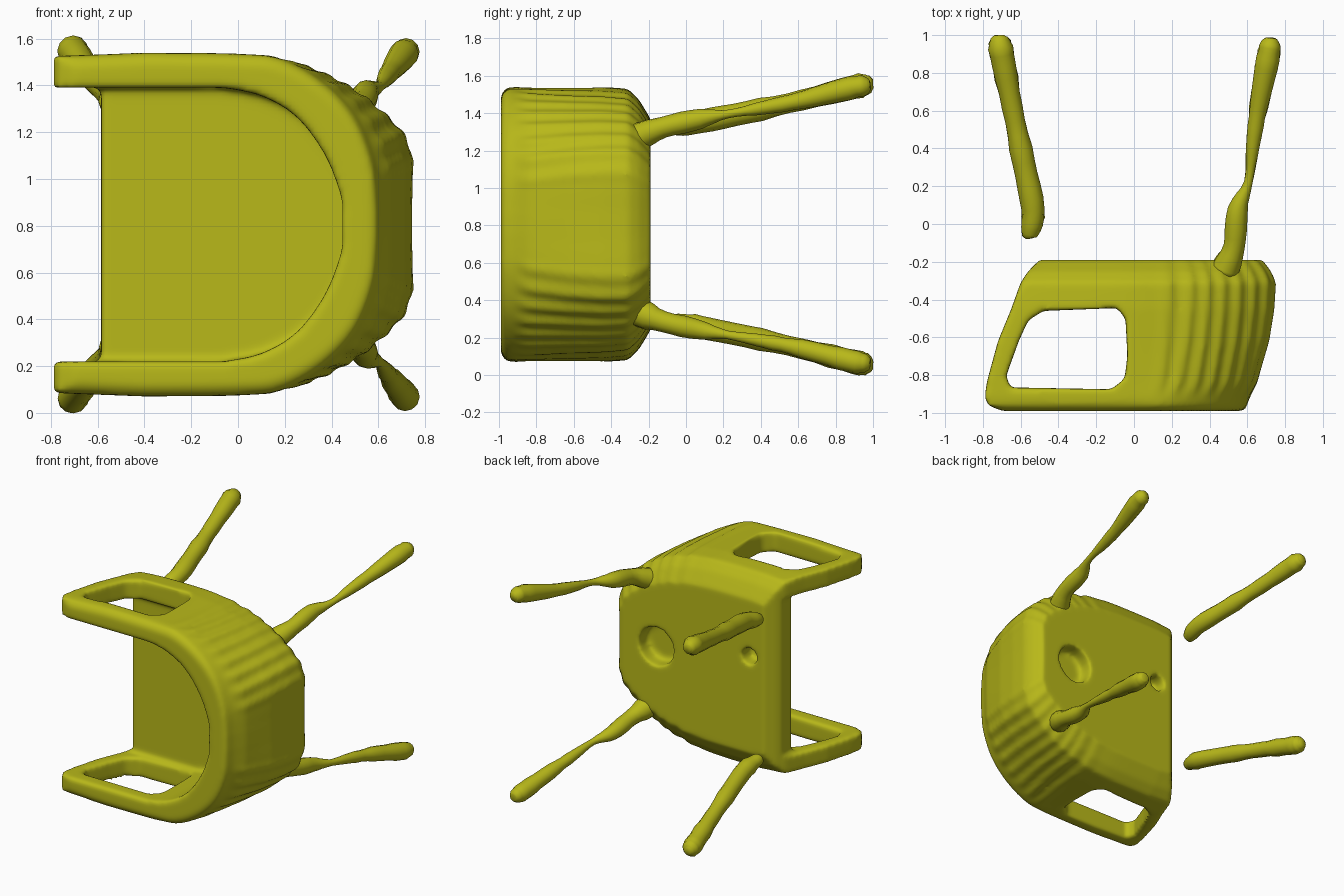
import bpy, bmesh, math, random
from mathutils import Vector

if "Cube" in bpy.data.objects:
    bpy.data.objects.remove(bpy.data.objects["Cube"])

random.seed(4)
ZC = 0.805  # the chair lies on its side, mirrored about this height

mat = bpy.data.materials.new("olive_yellow")
mat.diffuse_color = (0.48, 0.48, 0.01, 1)
mat.use_nodes = True
mat.node_tree.nodes["Principled BSDF"].inputs["Base Color"].default_value = mat.diffuse_color


def loft(name, rings):
    """Closed solid through rings that all have the same point count."""
    bm = bmesh.new()
    loops = [[bm.verts.new(p) for p in ring] for ring in rings]
    n = len(loops[0])
    for a, b in zip(loops, loops[1:]):
        for i in range(n):
            j = (i + 1) % n
            bm.faces.new((a[i], a[j], b[j], b[i]))
    bm.faces.new(loops[0])
    bm.faces.new(loops[-1][::-1])
    bmesh.ops.recalc_face_normals(bm, faces=bm.faces)
    me = bpy.data.meshes.new(name)
    bm.to_mesh(me)
    bm.free()
    ob = bpy.data.objects.new(name, me)
    bpy.context.collection.objects.link(ob)
    me.materials.append(mat)
    return ob


def smooth_line(pts, steps=6):
    """Catmull-Rom resampling of a list of tuples."""
    v = [Vector(p) for p in pts]
    v = [v[0]] + v + [v[-1]]
    out = []
    for a, b, c, d in zip(v, v[1:], v[2:], v[3:]):
        for k in range(steps):
            t = k / steps
            out.append(0.5 * (2 * b + (c - a) * t + (2 * a - 5 * b + 4 * c - d) * t * t
                              + (3 * b - a - 3 * c + d) * t ** 3))
    return out + [v[-1]]


def ring(half, y):
    """Mirror a half plan (x, distance from centre) into a full ring."""
    up = [(x, y, ZC + d) for x, d in half]
    return up + [(x, y, ZC - d) for x, d in reversed(half)]


def apply_mod(ob, kind, **props):
    bpy.context.view_layer.objects.active = ob
    m = ob.modifiers.new("mod", kind)
    for k, val in props.items():
        setattr(m, k, val)
    bpy.ops.object.modifier_apply(modifier=m.name)


def cut(ob, cutter):
    apply_mod(ob, 'BOOLEAN', object=cutter, operation='DIFFERENCE', solver='EXACT')
    bpy.data.objects.remove(cutter)


# Tub body: back, arms and seat lofted from the rim down to the underside
rim = [(-0.4, 0.735), (0.0, 0.73), (0.18, 0.71), (0.36, 0.61), (0.5, 0.46), (0.58, 0.26), (0.60, 0.06)]
base = [(-0.4, 0.735), (0.0, 0.73), (0.28, 0.68), (0.45, 0.61), (0.61, 0.50), (0.74, 0.34), (0.75, 0.06)]
# y, front x, blend rim to base, inset
levels = [(-0.99, -0.70, 0.0, 0.04), (-0.96, -0.77, 0.0, 0.005), (-0.92, -0.79, 0.08, 0),
          (-0.84, -0.78, 0.35, 0), (-0.62, -0.72, 0.75, 0), (-0.45, -0.65, 0.92, 0),
          (-0.31, -0.60, 1.0, 0.01), (-0.25, -0.56, 1.0, 0.07), (-0.19, -0.50, 1.0, 0.17)]
rings = []
for y, xf, t, inset in levels:
    half = [Vector(a).lerp(Vector(b), t) for a, b in zip(rim, base)]
    pts = [Vector((xf, 0.72))] + smooth_line(half, 8)
    out = []
    for i, p in enumerate(pts):
        # shallow terraces around the back corners
        wave = 0.007 * math.sin(i * 1.5) if 12 < i < 44 and t > 0.2 else 0
        s = 1 - inset / 0.735
        x = p.x * (1 - inset / 1.7) if p.x > 0 else p.x
        out.append((x + wave, p.y * s + wave))
    rings.append(ring(out, y))
body = loft("seat_shell", rings)

# Inner sitting space
inner = [(-0.06, 0.585), (0.1, 0.55), (0.25, 0.46), (0.37, 0.30), (0.44, 0.12), (0.445, 0.03)]
cav = []
for y, k in ((-1.2, 0), (-0.95, 0), (-0.47, 0.07), (-0.41, 0.04)):
    half = [(-1.2, 0.585)] + [(p.x + k * max(0, p.x) / 0.44, p.y) for p in smooth_line(inner, 5)]
    cav.append(ring(half, y))
cut(body, loft("cavity_cutter", cav))

# Seat front edge set back between the arms
cut(body, loft("front_cutter", [[(x, y, ZC + s * 0.585) for x, s in
                                ((-1.2, 1), (-0.585, 1), (-0.585, -1), (-1.2, -1))]
                               for y in (-1.3, 0.2)]))

# Openings through both arms
window = [(-0.66, -0.865), (-0.12, -0.875), (-0.05, -0.82), (-0.035, -0.7), (-0.045, -0.5),
          (-0.09, -0.445), (-0.48, -0.46), (-0.56, -0.51), (-0.61, -0.62), (-0.675, -0.80)]
cut(body, loft("window_cutter", [[(x, y, z) for x, y in window] for z in (-0.5, 2.2)]))

# Round recesses in the underside
for cx, cz, r in ((0.38, 0.82, 0.14), (-0.38, 0.95, 0.06)):
    cut(body, loft("recess_cutter", [[(cx + r * math.cos(a * math.pi / 12), y,
                                       cz + r * math.sin(a * math.pi / 12)) for a in range(24)]
                                     for y in (-0.30, 0.1)]))

# Soften everything into one rounded skin
apply_mod(body, 'REMESH', mode='VOXEL', voxel_size=0.016)
apply_mod(body, 'SMOOTH', factor=0.5, iterations=7)
body.data.polygons.foreach_set("use_smooth", [True] * len(body.data.polygons))


# Legs: lumpy tapering rods, (x, y, distance from centre, radius)
back_leg = [(0.48, -0.25, 0.47, 0.08), (0.53, -0.12, 0.52, 0.06), (0.55, 0.08, 0.565, 0.052),
            (0.605, 0.22, 0.59, 0.024), (0.63, 0.42, 0.625, 0.035), (0.66, 0.62, 0.665, 0.048),
            (0.71, 0.88, 0.73, 0.06), (0.722, 0.96, 0.742, 0.05), (0.725, 0.985, 0.745, 0.025)]
front_leg = [(-0.55, -0.075, 0.515, 0.02), (-0.55, -0.05, 0.52, 0.045), (-0.535, 0.08, 0.55, 0.062),
             (-0.585, 0.33, 0.60, 0.062), (-0.645, 0.62, 0.665, 0.055), (-0.70, 0.90, 0.735, 0.065),
             (-0.712, 0.975, 0.748, 0.052), (-0.714, 1.0, 0.75, 0.025)]


def leg(name, pts, side):
    path = smooth_line(pts, 4)
    sections = []
    for i, p in enumerate(path):
        d = path[min(i + 1, len(path) - 1)] - path[max(i - 1, 0)]
        axis = Vector((d.x, d.y, side * d.z)).normalized()
        u = axis.cross(Vector((0, 0, 1))).normalized()
        v = axis.cross(u)
        c = Vector((p.x, p.y, ZC + side * p.z))
        r = p.w * random.uniform(0.93, 1.06)
        sections.append([c + r * (u * math.cos(a * math.pi / 6) + v * math.sin(a * math.pi / 6))
                         for a in range(12)])
    ob = loft(name, sections)
    ob.data.polygons.foreach_set("use_smooth", [True] * len(ob.data.polygons))


for side, tag in ((1, "upper"), (-1, "lower")):
    leg("back_leg_" + tag, back_leg, side)
    leg("front_leg_" + tag, front_leg, side)
